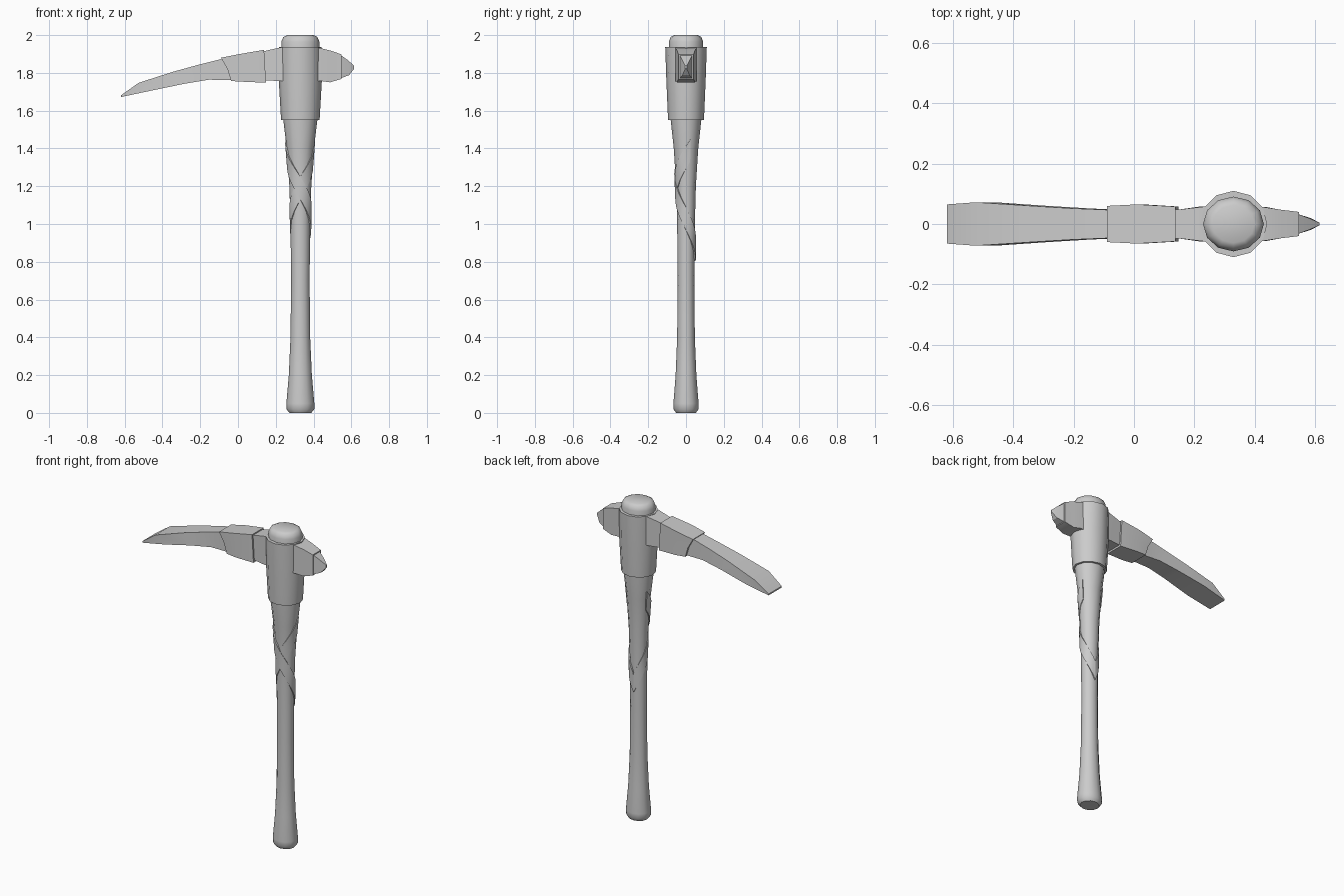
import bpy, bmesh
from math import sin, cos, pi, radians

if "Cube" in bpy.data.objects:
    bpy.data.objects.remove(bpy.data.objects["Cube"])

CX = 0.33  # x of the handle axis


def loft(name, rings, angle=35, caps=True):
    """Skin a list of equal-length closed rings."""
    bm = bmesh.new()
    vs = [[bm.verts.new(p) for p in ring] for ring in rings]
    n = len(rings[0])
    for a, b in zip(vs, vs[1:]):
        for i in range(n):
            j = (i + 1) % n
            bm.faces.new((a[i], a[j], b[j], b[i]))
    if caps:
        bm.faces.new(vs[0][::-1])
        bm.faces.new(vs[-1])
    bmesh.ops.recalc_face_normals(bm, faces=bm.faces)
    me = bpy.data.meshes.new(name)
    bm.to_mesh(me)
    bm.free()
    ob = bpy.data.objects.new(name, me)
    bpy.context.collection.objects.link(ob)
    bpy.ops.object.select_all(action='DESELECT')
    ob.select_set(True)
    bpy.context.view_layer.objects.active = ob
    bpy.ops.object.shade_smooth_by_angle(angle=radians(angle))
    return ob


def round_ring(z, rx, ry, n=12):
    return [(CX + rx * cos(2 * pi * i / n), ry * sin(2 * pi * i / n), z) for i in range(n)]


def bar_ring(xt, zt, xb, zb, y):
    """Rectangular section: top edge at (xt, zt), bottom edge at (xb, zb)."""
    return [(xt, -y, zt), (xt, y, zt), (xb, y, zb), (xb, -y, zb)]


# Handle with flared foot and domed top
profile = [(0, .058), (.02, .074), (.05, .074), (.2, .061), (.4, .052), (.7, .049),
           (1.0, .052), (1.2, .058), (1.4, .072), (1.55, .09), (1.9, .1),
           (1.965, .101), (1.99, .09), (2.0, .07)]
loft("handle", [round_ring(z, r, r * .9) for z, r in profile], 50)

# Socket around the handle
loft("socket", [round_ring(1.55, .102, .095), round_ring(1.76, .114, .104),
                round_ring(1.937, .112, .11)])

# Bar running through the socket, from the neck to the short beak
loft("head_bar", [bar_ring(*r) for r in [
    (.10, 1.905, .10, 1.765, .047), (.15, 1.918, .15, 1.76, .048),
    (.235, 1.937, .22, 1.757, .058), (.33, 1.942, .33, 1.755, .06),
    (.43, 1.933, .44, 1.757, .056), (.49, 1.918, .487, 1.75, .047),
    (.548, 1.898, .548, 1.768, .040)]], 30)

# Pointed beak
loft("beak_tip", [bar_ring(*r) for r in [
    (.54, 1.897, .54, 1.77, .034), (.582, 1.867, .588, 1.788, .019),
    (.615, 1.838, .615, 1.822, .004)]], 20)

# Thick band on the blade root, with a bowed left edge
band = []
for x_shift, zt, zb, y, xs in [(0, 1.88, 1.757, .06, (-.09, -.055, -.037)),
                               (0, 1.9, 1.753, .065, (.01, .02, .03)),
                               (0, 1.922, 1.748, .058, (.138, .143, .148))]:
    zm = (zt + zb) / 2
    t, m, b = xs
    band.append([(t, -y, zt), (t, y, zt), (m, y, zm), (b, y, zb), (b, -y, zb), (m, -y, zm)])
loft("blade_band", band, 20)

# Curved adze blade
loft("blade", [bar_ring(*r) for r in [
    (0, 1.885, 0, 1.765, .05), (-.09, 1.873, -.05, 1.762, .047),
    (-.21, 1.843, -.153, 1.764, .052), (-.34, 1.807, -.286, 1.742, .06),
    (-.525, 1.748, -.46, 1.706, .072), (-.62, 1.681, -.62, 1.672, .065)]], 20)


# Crossed leather straps wound down the handle
def handle_radius(z):
    for (z0, r0), (z1, r1) in zip(profile, profile[1:]):
        if z0 <= z <= z1:
            return r0 + (r1 - r0) * (z - z0) / (z1 - z0)
    return profile[-1][1]


def strap(name, side, lift):
    rings = []
    for k in range(21):
        a = radians(160 + 290 * k / 20)
        top = 1.25 - .65 * (a - 1.5 * pi) / (2 * pi)
        ring = []
        for z, extra in [(top, lift), (top - .12, lift), (top - .12, -.006), (top, -.006)]:
            r = handle_radius(z) + extra
            ring.append((CX + side * r * cos(a), r * .92 * sin(a), z))
        rings.append(ring)
    loft(name, rings, 40)


strap("strap_right", 1, .006)
strap("strap_left", -1, .003)
